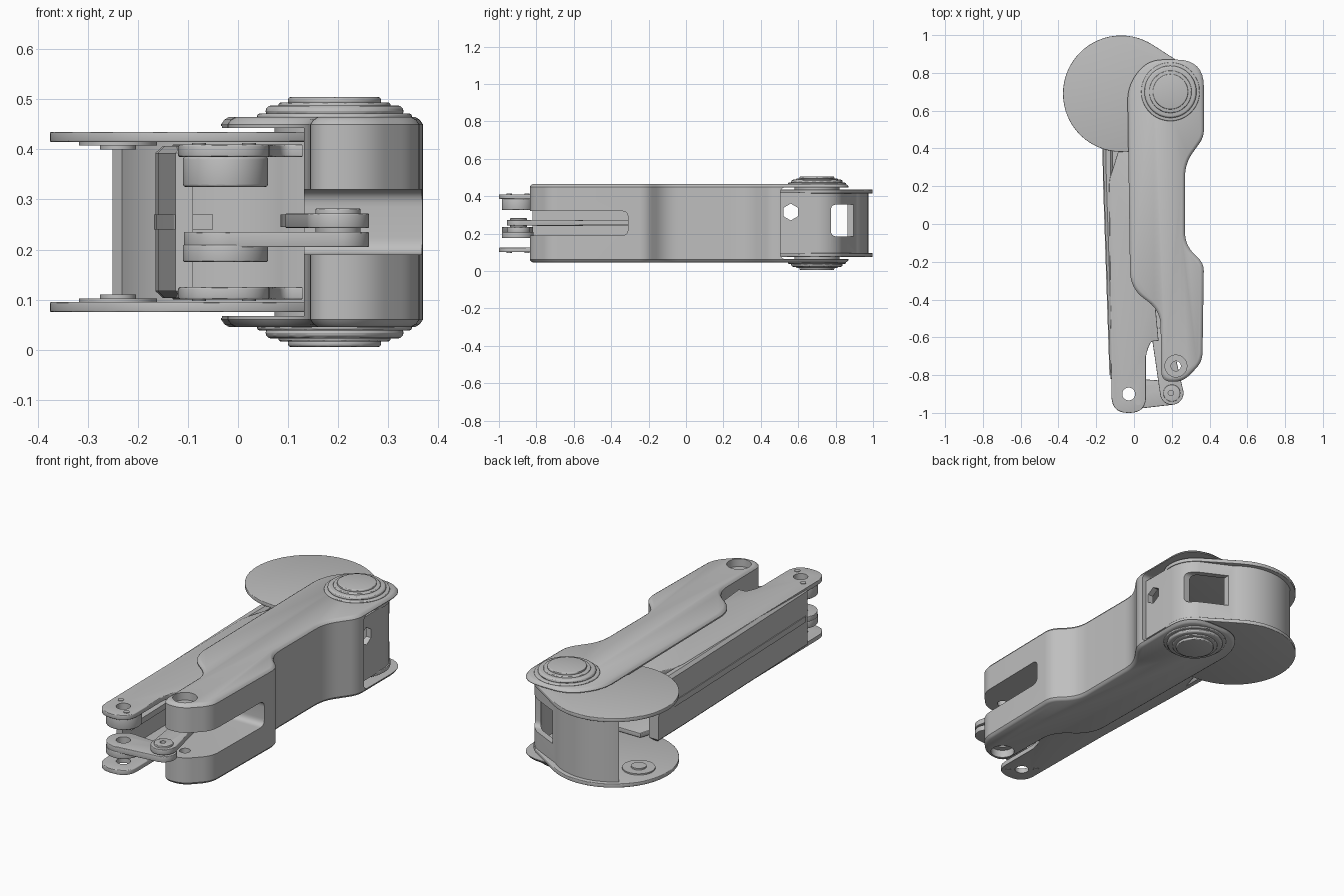
import bpy, bmesh, math
from mathutils import Vector
from mathutils.geometry import convex_hull_2d

cube = bpy.data.objects.get("Cube")
if cube:
    bpy.data.objects.remove(cube, do_unlink=True)

grey = bpy.data.materials.new("satin_grey")
grey.use_nodes = True
grey.diffuse_color = (0.52, 0.52, 0.52, 1)
grey.node_tree.nodes["Principled BSDF"].inputs["Base Color"].default_value = (0.52, 0.52, 0.52, 1)

MID = 0.255  # height of the horizontal symmetry plane


def rounded(corners, steps=8):
    """Outline from (x, y, rounding length) corners."""
    out = []
    for i, (x, y, r) in enumerate(corners):
        p = Vector((x, y))
        if not r:
            out.append(p)
            continue
        a = Vector(corners[i - 1][:2]) - p
        b = Vector(corners[(i + 1) % len(corners)][:2]) - p
        r = min(r, 0.48 * a.length, 0.48 * b.length)
        a, b = p + a.normalized() * r, p + b.normalized() * r
        for s in range(steps + 1):
            t = s / steps
            out.append(a * (1 - t) ** 2 + p * 2 * t * (1 - t) + b * t * t)
    return out


def inset(corners, d):
    """Move the sides of a clockwise corner list inwards by d."""
    out = []
    for i, (x, y, r) in enumerate(corners):
        p = Vector((x, y))
        a = (p - Vector(corners[i - 1][:2])).normalized()
        b = (Vector(corners[(i + 1) % len(corners)][:2]) - p).normalized()
        n, m = Vector((a.y, -a.x)), Vector((b.y, -b.x))
        q = p + (n + m) * d / (1 + n.dot(m))
        out.append((q.x, q.y, r))
    return out


def arc(x, y, r, start=0, end=360, n=64):
    return [Vector((x + r * math.cos(math.radians(start + (end - start) * i / n)),
                    y + r * math.sin(math.radians(start + (end - start) * i / n))))
            for i in range(n + (abs(end - start) < 360))]


def hull(*circles):
    pts = [p for c in circles for p in arc(*c)]
    return [pts[i] for i in convex_hull_2d(pts)]


def loft(name, layers, bevel=0, segments=3):
    """Solid through (height, outline) layers with equal point counts."""
    bm = bmesh.new()
    rings = [[bm.verts.new((p[0], p[1], z)) for p in pts] for z, pts in layers]
    bm.faces.new(rings[0])
    bm.faces.new(rings[-1])
    for low, high in zip(rings, rings[1:]):
        for i in range(len(low)):
            bm.faces.new((low[i - 1], low[i], high[i], high[i - 1]))
    bmesh.ops.recalc_face_normals(bm, faces=bm.faces)
    if bevel:
        rim = [e for e in bm.edges if abs(e.verts[0].co.z - e.verts[1].co.z) < 1e-5]
        bmesh.ops.bevel(bm, geom=rim, offset=bevel, segments=segments, profile=0.5,
                        affect='EDGES', clamp_overlap=True)
    mesh = bpy.data.meshes.new(name)
    bm.to_mesh(mesh)
    bm.free()
    mesh.materials.append(grey)
    obj = bpy.data.objects.new(name, mesh)
    bpy.context.collection.objects.link(obj)
    return obj


def prism(name, outline, z0, z1, bevel=0, segments=3):
    return loft(name, [(z0, outline), (z1, outline)], bevel, segments)


def disc(name, x, y, r, z0, z1, bevel=0):
    return prism(name, arc(x, y, r), z0, z1, bevel)


def along_x(obj):
    """Turn a prism drawn in (y, z) so that it runs along x."""
    for v in obj.data.vertices:
        v.co = (v.co.z, v.co.x, v.co.y)
    return obj


def slot(name, x0, x1, y0, y1, z0, z1, r):
    return along_x(prism(name, rounded([(y0, z0, r), (y1, z0, r), (y1, z1, r), (y0, z1, r)]), x0, x1))


def cut(obj, *cutters):
    bpy.context.view_layer.objects.active = obj
    for c in cutters:
        c.hide_render = True
        mod = obj.modifiers.new("cut", 'BOOLEAN')
        mod.operation, mod.solver, mod.object = 'DIFFERENCE', 'EXACT', c
        bpy.ops.object.modifier_apply(modifier=mod.name)
        bpy.data.objects.remove(c, do_unlink=True)


def pair(name, outline, z0, z1, bevel=0):
    """An upper part and its lower mirror."""
    return [prism("upper_" + name, outline, z0, z1, bevel),
            prism("lower_" + name, outline, 2 * MID - z1, 2 * MID - z0, bevel)]


# Arm housing: a channel open on one side, forked at the front end
body = [(-0.035, 0.73, .08), (0.07, 0.87, .09), (0.37, 0.87, .17), (0.37, 0.46, .04),
        (0.27, 0.32, .07), (0.27, -0.11, .07), (0.37, -0.21, .04), (0.362, -0.73, .05),
        (0.26, -0.835, .05), (0.145, -0.835, .06), (0.14, -0.46, .08), (-0.02, -0.34, .09)]
housing = loft("arm_housing", [(z, rounded(inset(body, d))) for z, d in (
    (0.045, 0.016), (0.050, 0.007), (0.060, 0), (0.450, 0), (0.460, 0.007), (0.465, 0.016))])
cut(housing,
    prism("cavity", [(-0.2, -0.6), (0.132, -0.6), (0.132, -0.29), (0.23, -0.26),
                     (0.23, 0.34), (0.325, 0.5), (0.325, 0.53), (-0.2, 0.53)], 0.067, 0.443),
    slot("joint_opening", -0.3, 0.6, 0.505, 1.2, 0.063, 0.447, 0.03),
    slot("fork_gap", -0.1, 0.6, -1.2, -0.31, 0.19, 0.32, 0.035),
    disc("fork_hole", 0.222, -0.752, 0.026, -0.1, 0.6))
cut(housing, *[disc("seat", 0.222, -0.752, 0.058, z, z + 0.05) for z in (0.425, 0.035)])

# Joint caps, stacked outwards above and below
for r, z0, z1, bev, name in ((0.155, 0.46, 0.472, .008, "cap_base"), (0.138, 0.465, 0.488, .012, "joint_cap"),
                             (0.112, 0.48, 0.494, .005, "cap_ring"), (0.093, 0.49, 0.505, .006, "cap_button")):
    pair(name, arc(0.193, 0.7, r), z0, z1, bev)
pair("joint_washer", arc(0.193, 0.7, 0.12), 0.43, 0.45)

# Rocker: two round plates joined by a curved wall
drum = (-0.068, 0.69)
pair("rocker_plate", hull((*drum, 0.308), (0.19, 0.7, 0.16)), 0.415, 0.435, 0.003)
pair("rocker_boss", arc(-0.24, 0.73, 0.078), 0.408, 0.416)
pair("rocker_pin", arc(-0.24, 0.73, 0.036), 0.400, 0.409)


def wall_side(d):
    return ([Vector((0.33 + d, 0.495))] + arc(0.19, 0.7, 0.14 + d, 0, 58, 12)
            + arc(*drum, 0.27 + d, 50, 130, 28))


wall = prism("rocker_wall", wall_side(0.015) + wall_side(-0.015)[::-1], 0.09, 0.42)
cut(wall, along_x(prism("hex", arc(0.56, 0.315, 0.045, 30, 390, 6), 0.2, 0.6)),
    slot("window", 0.14, 0.6, 0.775, 1.2, 0.185, 0.355, 0.03))

# Push link: two long plates on a side web
link_shape = rounded([(-0.06, 0.46, 0), (-0.132, 0.23, .03), (-0.118, -1.0, .1), (0.064, -1.0, .1),
                      (0.062, -0.69, .04), (0.09, -0.62, .03), (0.13, -0.62, 0), (0.11, -0.4, .03),
                      (0.1, 0.46, 0)])
plates = pair("link_plate", link_shape, 0.385, 0.41, 0.004)
bearing = disc("link_bearing", -0.025, -0.9, 0.085, 0.325, 0.386, 0.006)
for part in plates + [bearing]:
    cut(part, disc("pin_hole", -0.028, -0.9, 0.034, 0, 0.5))
for i, (x, y) in enumerate(((-0.078, -0.85), (0.022, -0.945))):
    pair(f"link_screw_{i + 1}", arc(x, y, 0.014), 0.408, 0.413)
prism("link_web", [(-0.165, 0.46), (-0.16, 0.22), (-0.125, -0.82), (-0.09, -0.82),
                   (-0.11, 0.22), (-0.11, 0.46)], 0.103, 0.407, 0.014, 1)
prism("web_ridge", [(-0.168, 0.46), (-0.164, 0.22), (-0.13, -0.8), (-0.05, -0.8),
                    (-0.08, 0.46)], 0.24, 0.27)

# Crank between the link end and the fork
crank = prism("crank", hull((-0.025, -0.9, 0.083), (0.2, -0.895, 0.062)), 0.205, 0.235, 0.003)
hub = disc("crank_hub", -0.025, -0.9, 0.085, 0.175, 0.21, 0.004)
for part in (crank, hub):
    cut(part, disc("pin_hole", -0.028, -0.9, 0.034, 0, 0.5))

# Pull rod running back inside the housing
rod = prism("pull_rod", hull((0.2, -0.895, 0.062), (0.145, -0.6, 0.05)), 0.243, 0.272, 0.003)
pin = disc("rod_pin", 0.2, -0.895, 0.045, 0.23, 0.282, 0.003)
for part in (rod, pin):
    cut(part, disc("rod_hole", 0.195, -0.895, 0.014, 0, 0.5))
prism("pull_rod_tail", hull((0.145, -0.6, 0.05), (0.13, 0.5, 0.045)), 0.245, 0.27)

# Smooth the round parts, keep the edges crisp
for obj in bpy.context.collection.objects:
    obj.select_set(obj.type == 'MESH')
bpy.ops.object.shade_smooth_by_angle(angle=math.radians(30))
